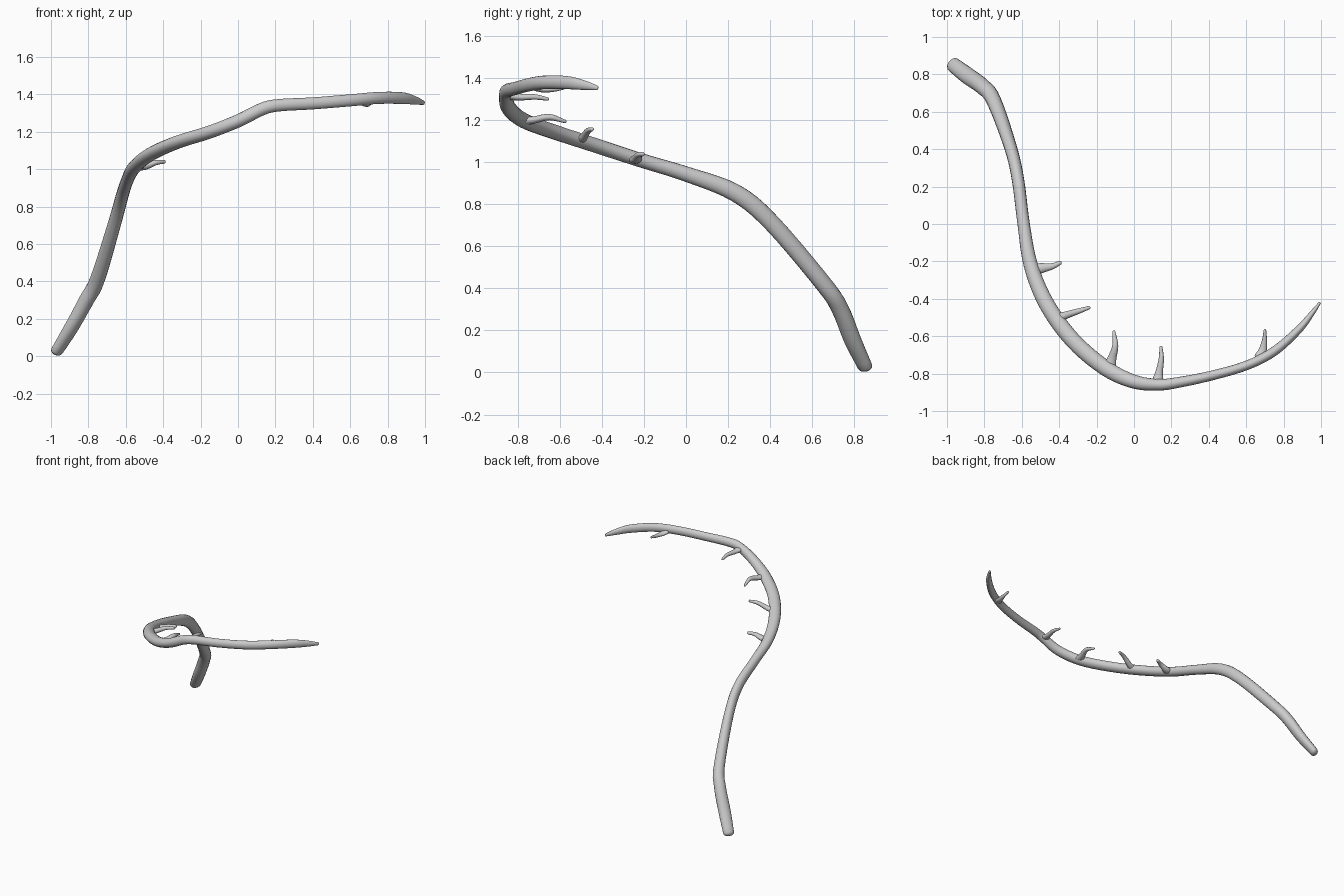
import bpy, bmesh, math
from mathutils import Vector

SIDES = 16


def spline(pts, steps):
    """Catmull-Rom through points of any dimension."""
    out = []
    p = [Vector(q) for q in pts]
    p = [2 * p[0] - p[1]] + p + [2 * p[-1] - p[-2]]
    for i in range(1, len(p) - 2):
        a, b, c, d = p[i - 1:i + 3]
        for k in range(steps):
            t = k / steps
            out.append(0.5 * (2 * b + (c - a) * t + (2 * a - 5 * b + 4 * c - d) * t * t
                              + (3 * b - a - 3 * c + d) * t ** 3))
    out.append(p[-2])
    return out


def sweep(name, path, steps=5):
    """Elliptical tube; path rows are x, y, z, sideways radius, upright radius."""
    pos = spline([r[:3] for r in path], steps)
    rad = spline([r[3:] for r in path], steps)
    n = len(pos)
    rings = []
    for i in range(n):
        t = (pos[min(i + 1, n - 1)] - pos[max(i - 1, 0)]).normalized()
        rings.append((pos[i], t, rad[i][0], rad[i][1]))

    # rounded ends
    def cap(ring, sign):
        c, t, a, b = ring
        return [(c + t * sign * min(a, b) * 0.8 * math.sin(u), t, a * math.cos(u), b * math.cos(u))
                for u in (0.5, 1.0, 1.35)]
    rings = cap(rings[0], -1)[::-1] + rings + cap(rings[-1], 1)

    bm = bmesh.new()
    loops = []
    for c, t, a, b in rings:
        side = t.cross(Vector((0, 0, 1))).normalized()
        up = side.cross(t)
        loops.append([bm.verts.new(c + side * a * math.cos(w) + up * b * math.sin(w))
                      for w in (2 * math.pi * k / SIDES for k in range(SIDES))])
    for l0, l1 in zip(loops, loops[1:]):
        for k in range(SIDES):
            j = (k + 1) % SIDES
            bm.faces.new((l0[k], l0[j], l1[j], l1[k]))
    bm.faces.new(loops[0])
    bm.faces.new(loops[-1])
    bmesh.ops.recalc_face_normals(bm, faces=bm.faces)
    for f in bm.faces:
        f.smooth = True
    me = bpy.data.meshes.new(name)
    bm.to_mesh(me)
    bm.free()
    ob = bpy.data.objects.new(name, me)
    bpy.context.collection.objects.link(ob)
    return ob


# Main curved beam
sweep("main_beam", [
    (-0.967, 0.852, 0.029, .040, .029),
    (-0.89, 0.793, 0.155, .045, .036),
    (-0.81, 0.735, 0.30, .043, .040),
    (-0.75, 0.66, 0.415, .040, .041),
    (-0.66, 0.41, 0.71, .034, .042),
    (-0.62, 0.235, 0.855, .033, .042),
    (-0.59, 0.0, 0.945, .033, .036),
    (-0.552, -0.22, 1.012, .038, .034),
    (-0.467, -0.428, 1.08, .042, .035),
    (-0.328, -0.621, 1.143, .043, .035),
    (-0.153, -0.770, 1.198, .042, .035),
    (0.0, -0.843, 1.258, .037, .035),
    (0.13, -0.859, 1.322, .031, .034),
    (0.22, -0.850, 1.342, .029, .033),
    (0.40, -0.814, 1.352, .026, .032),
    (0.60, -0.757, 1.368, .025, .032),
    (0.75, -0.68, 1.381, .025, .032),
    (0.88, -0.565, 1.380, .021, .031),
    (0.95, -0.48, 1.367, .014, .022),
    (0.992, -0.423, 1.355, .007, .011)])

# Tines along the inside of the curve
tines = [
    [(-0.535, -0.248, 1.015, .036, .022), (-0.495, -0.236, 1.016, .027, .019),
     (-0.44, -0.227, 1.035, .017, .014), (-0.395, -0.207, 1.040, .011, .010)],
    [(-0.405, -0.502, 1.108, .028, .020), (-0.365, -0.488, 1.120, .020, .018),
     (-0.30, -0.467, 1.15, .015, .014), (-0.24, -0.447, 1.158, .009, .009)],
    [(-0.13, -0.762, 1.198, .036, .020), (-0.118, -0.72, 1.203, .024, .017),
     (-0.10, -0.65, 1.216, .016, .015), (-0.108, -0.575, 1.195, .008, .008)],
    [(0.128, -0.835, 1.315, .030, .018), (0.135, -0.79, 1.311, .020, .016),
     (0.146, -0.72, 1.312, .014, .013), (0.144, -0.658, 1.302, .008, .008)],
    [(0.675, -0.712, 1.357, .032, .018), (0.688, -0.675, 1.347, .022, .014),
     (0.698, -0.62, 1.350, .013, .012), (0.700, -0.568, 1.360, .007, .008)],
]
for i, t in enumerate(tines):
    sweep(f"tine_{i + 1}", t)
